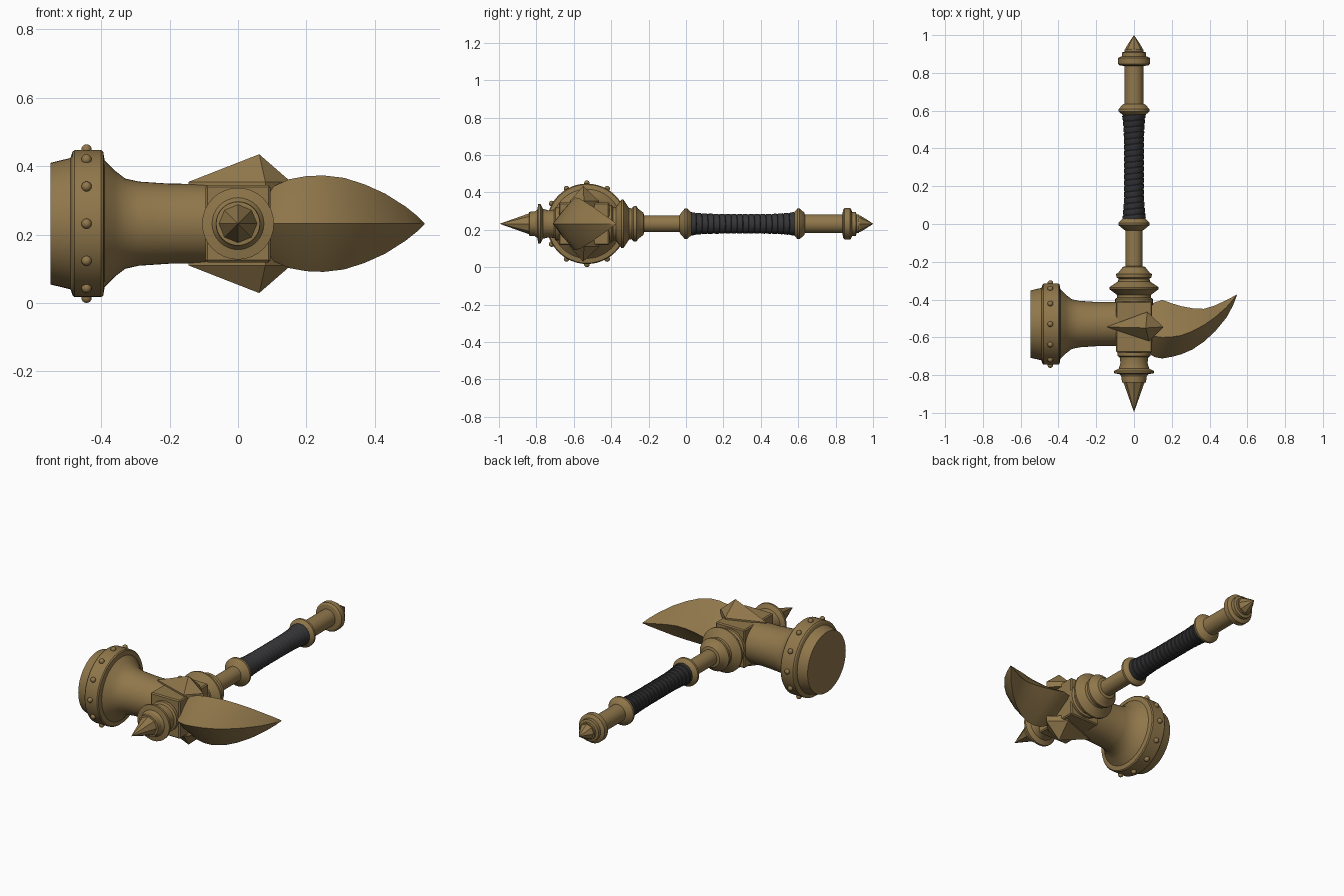
import bpy, bmesh, math
from mathutils import Vector

if "Cube" in bpy.data.objects:
    bpy.data.objects.remove(bpy.data.objects["Cube"])

ZC = 0.232      # height of the handle axis
HEAD_Y = -0.53  # centre line of the hammer head


def material(name, rgb):
    m = bpy.data.materials.new(name)
    m.use_nodes = True
    m.diffuse_color = (*rgb, 1)
    bsdf = next(n for n in m.node_tree.nodes if n.type == 'BSDF_PRINCIPLED')
    bsdf.inputs["Base Color"].default_value = (*rgb, 1)
    return m


bronze = material("bronze", (0.28, 0.185, 0.07))
leather = material("black leather", (0.035, 0.035, 0.038))


def finish(name, bm, mat, angle=30):
    bmesh.ops.remove_doubles(bm, verts=bm.verts, dist=1e-5)
    bmesh.ops.recalc_face_normals(bm, faces=bm.faces)
    me = bpy.data.meshes.new(name)
    bm.to_mesh(me)
    bm.free()
    me.materials.append(mat)
    ob = bpy.data.objects.new(name, me)
    bpy.context.collection.objects.link(ob)
    bpy.ops.object.select_all(action='DESELECT')
    ob.select_set(True)
    bpy.context.view_layer.objects.active = ob
    bpy.ops.object.shade_smooth_by_angle(angle=math.radians(angle))
    return ob


def loft(name, rings, mat, angle=30):
    """Skin a row of closed rings and cap both ends."""
    bm = bmesh.new()
    rows = [[bm.verts.new(p) for p in ring] for ring in rings]
    n = len(rows[0])
    for a, b in zip(rows, rows[1:]):
        for i in range(n):
            j = (i + 1) % n
            bm.faces.new((a[i], a[j], b[j], b[i]))
    bm.faces.new(rows[0])
    bm.faces.new(rows[-1])
    return finish(name, bm, mat, angle)


def lathe(name, profile, mat=bronze, sides=32, along='y', slant=0.0, angle=30):
    """Turn (position, radius) pairs about the handle or the head axis."""
    rings = []
    for t, r in profile:
        ring = []
        for i in range(sides):
            a = math.tau * i / sides
            c, s = max(r, 0.0005) * math.cos(a), max(r, 0.0005) * math.sin(a)
            if along == 'y':
                ring.append((c, t + slant * math.cos(a), ZC + s))
            else:
                ring.append((t, HEAD_Y + c, ZC + s))
        rings.append(ring)
    return loft(name, rings, mat, angle)


# Hammer side of the head: striking face, band and flared neck
lathe("hammer_drum", [(-0.548, 0.178), (-0.49, 0.192), (-0.484, 0.21),
                      (-0.478, 0.215), (-0.4, 0.215), (-0.394, 0.21),
                      (-0.39, 0.185), (-0.36, 0.155), (-0.33, 0.132),
                      (-0.29, 0.123), (-0.2, 0.117), (-0.08, 0.116)],
      sides=48, along='x')

# Rivets around the band
bm = bmesh.new()
for i in range(12):
    a = math.tau * i / 12
    made = bmesh.ops.create_uvsphere(bm, u_segments=12, v_segments=8, radius=0.015)
    bmesh.ops.translate(bm, verts=made['verts'], vec=Vector(
        (-0.443, HEAD_Y + 0.217 * math.sin(a), ZC + 0.217 * math.cos(a))))
finish("band_rivets", bm, bronze, 60)

# Central block
bm = bmesh.new()
bmesh.ops.create_cube(bm, size=1)
for v in bm.verts:
    v.co = Vector((v.co.x * 0.19, -0.545 + v.co.y * 0.27, ZC + v.co.z * 0.226))
bmesh.ops.bevel(bm, geom=bm.edges[:], offset=0.006, segments=1, affect='EDGES')
finish("head_block", bm, bronze, 20)

# Lopsided pyramids above and below the block
for name, side in (("top_spike", 1), ("bottom_spike", -1)):
    bm = bmesh.new()
    base = [(-0.145, -0.545), (0.07, -0.465), (0.155, -0.545), (0.08, -0.62)]
    low = [bm.verts.new((x, y, ZC + side * 0.09)) for x, y in base]
    mid = [bm.verts.new((x, y, ZC + side * 0.122)) for x, y in base]
    tip = bm.verts.new((0.062, -0.55, ZC + side * 0.203))
    for i in range(4):
        j = (i + 1) % 4
        bm.faces.new((low[i], low[j], mid[j], mid[i]))
        bm.faces.new((mid[i], mid[j], tip))
    bm.faces.new(low)
    finish(name, bm, bronze, 5)

# Curved beak: x, front edge, ridge, back edge, half height
stations = [(0.07, -0.68, -0.58, -0.43, 0.105), (0.11, -0.705, -0.595, -0.415, 0.112),
            (0.15, -0.712, -0.6, -0.402, 0.13), (0.2, -0.703, -0.598, -0.42, 0.139),
            (0.25, -0.69, -0.59, -0.435, 0.141), (0.31, -0.664, -0.567, -0.446, 0.134),
            (0.37, -0.623, -0.535, -0.449, 0.115), (0.43, -0.568, -0.493, -0.431, 0.088),
            (0.49, -0.495, -0.44, -0.402, 0.05), (0.525, -0.43, -0.4, -0.384, 0.022),
            (0.546, -0.374, -0.373, -0.372, 0.001)]
rings = []
for x, front, ridge, back, h in stations:
    f, b = (front * 0.55 + ridge * 0.45), (back * 0.5 + ridge * 0.5)
    rings.append([(x, front, ZC), (x, f, ZC + h * 0.52), (x, ridge, ZC + h),
                  (x, b, ZC + h * 0.48), (x, back, ZC), (x, b, ZC - h * 0.48),
                  (x, ridge, ZC - h), (x, f, ZC - h * 0.52)])
loft("curved_beak", rings, bronze, 38)

# Front finial
lathe("front_collar", [(-0.84, 0.045), (-0.838, 0.064), (-0.808, 0.066), (-0.795, 0.076),
                       (-0.79, 0.105), (-0.778, 0.105), (-0.765, 0.08), (-0.735, 0.072),
                       (-0.705, 0.076), (-0.698, 0.088), (-0.67, 0.088)])
lathe("front_spike", [(-0.995, 0), (-0.92, 0.027), (-0.83, 0.059)], sides=8, angle=20)

# Collars and shaft behind the head
lathe("rear_collar", [(-0.43, 0.1), (-0.397, 0.1), (-0.39, 0.09), (-0.375, 0.09),
                      (-0.345, 0.13), (-0.335, 0.13), (-0.305, 0.085), (-0.29, 0.082),
                      (-0.282, 0.093), (-0.265, 0.095), (-0.255, 0.08), (-0.228, 0.06),
                      (-0.222, 0.04)])
lathe("shaft", [(-0.25, 0.045), (0.02, 0.045)])
collar = [(-0.035, 0.045), (-0.028, 0.056), (-0.006, 0.082), (0.006, 0.082),
          (0.03, 0.06), (0.036, 0.045)]
lathe("lower_grip_collar", collar)
lathe("upper_grip_collar", [(y + 0.602, r) for y, r in collar])

# Leather wrap: slanted overlapping turns, thinner in the middle
wrap = []
turns = 18
for i in range(turns):
    for step, bump in ((0.0, 0.0), (0.15, 0.003), (0.85, 0.004), (0.95, 0.0)):
        u = (i + step) / turns
        wrap.append((0.022 + 0.56 * u, 0.049 + 0.011 * (2 * u - 1) ** 4 + bump))
lathe("grip_wrap", wrap, leather, sides=24, slant=0.006, angle=40)

# Pommel end
lathe("end_shaft", [(0.59, 0.05), (0.85, 0.05)])
lathe("pommel", [(0.835, 0.045), (0.84, 0.075), (0.848, 0.084), (0.878, 0.084),
                 (0.884, 0.076), (0.888, 0.064), (0.908, 0.064), (0.912, 0.05),
                 (0.925, 0.05)])
lathe("pommel_spike", [(0.915, 0.045), (0.93, 0.045), (0.96, 0.027), (1.0, 0)],
      sides=8, angle=20)
